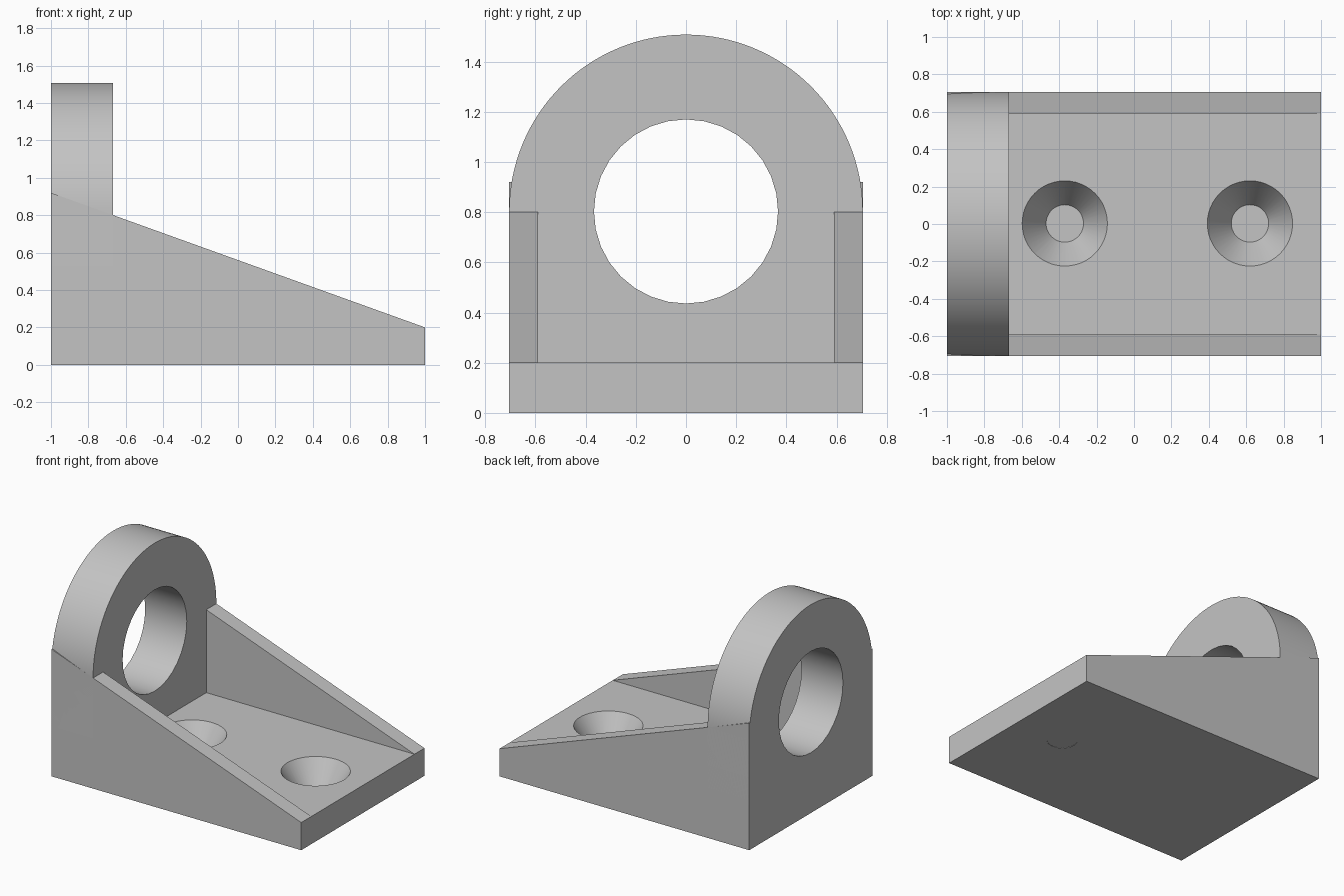
import bpy
import bmesh
from math import pi, sin, cos, radians
from mathutils import Matrix, Vector

cube = bpy.data.objects.get("Cube")
if cube:
    bpy.data.objects.remove(cube, do_unlink=True)

GREY = (0.55, 0.55, 0.55, 1.0)
grey = bpy.data.materials.new("plain_grey")
grey.use_nodes = True
grey.diffuse_color = GREY
grey.node_tree.nodes["Principled BSDF"].inputs["Base Color"].default_value = GREY


def finish(name, bm):
    """Turn a bmesh into a named grey object."""
    bmesh.ops.recalc_face_normals(bm, faces=bm.faces)
    mesh = bpy.data.meshes.new(name)
    bm.to_mesh(mesh)
    bm.free()
    mesh.materials.append(grey)
    obj = bpy.data.objects.new(name, mesh)
    bpy.context.collection.objects.link(obj)
    return obj


def prism(name, points, direction):
    """Extrude a closed profile of 3D points along a direction."""
    bm = bmesh.new()
    face = bm.faces.new([bm.verts.new(p) for p in points])
    result = bmesh.ops.extrude_face_region(bm, geom=[face], use_keep_orig=True)
    moved = [g for g in result["geom"] if isinstance(g, bmesh.types.BMVert)]
    bmesh.ops.translate(bm, verts=moved, vec=Vector(direction))
    return finish(name, bm)


def cone(name, r_low, r_high, depth, matrix, segments):
    bm = bmesh.new()
    bmesh.ops.create_cone(bm, cap_ends=True, segments=segments, radius1=r_low,
                          radius2=r_high, depth=depth, matrix=matrix)
    return finish(name, bm)


def cut(target, cutter):
    """Subtract the cutter and discard it."""
    mod = target.modifiers.new("cut", "BOOLEAN")
    mod.operation = "DIFFERENCE"
    mod.solver = "EXACT"
    mod.object = cutter
    bpy.context.view_layer.objects.active = target
    bpy.ops.object.modifier_apply(modifier=mod.name)
    bpy.data.objects.remove(cutter, do_unlink=True)


def smooth(obj):
    bpy.ops.object.select_all(action="DESELECT")
    obj.select_set(True)
    bpy.context.view_layer.objects.active = obj
    bpy.ops.object.shade_smooth_by_angle(angle=radians(30))


HALF, PLATE_TOP = 0.705, 0.2
LUG_FRONT, AXIS_Z = -0.667, 0.803

# Base plate
base = prism("base_plate",
             [(-1, -HALF, 0), (1, -HALF, 0), (1, HALF, 0), (-1, HALF, 0)],
             (0, 0, PLATE_TOP))

# Countersunk screw seats: wide at the top, narrow closed floor
floor = 0.005
for x in (-0.37, 0.62):
    height = PLATE_TOP - floor
    seat = cone("seat_cutter", 0.1, 0.228, height + 0.0001,
                Matrix.Translation((x, 0.003, floor + height / 2 + 0.0001)), 48)
    cut(base, seat)

# Faint round mark under the outer screw seat
mark = cone("mark_cutter", 0.1, 0.1, 0.004, Matrix.Translation((0.62, 0.003, 0)), 48)
cut(base, mark)
smooth(base)

# Upright lug with a rounded top
arc = [(-1, HALF * cos(pi * i / 64), AXIS_Z + HALF * sin(pi * i / 64)) for i in range(65)]
lug = prism("bearing_lug", [(-1, -HALF, PLATE_TOP), (-1, HALF, PLATE_TOP)] + arc,
            (LUG_FRONT + 1, 0, 0))
bore = cone("bore_cutter", 0.367, 0.367, 1,
            Matrix.Translation((-0.83, 0, AXIS_Z)) @ Matrix.Rotation(pi / 2, 4, "Y"), 32)
cut(lug, bore)
smooth(lug)

# Sloping side ribs
for name, side in (("right_rib", -1), ("left_rib", 1)):
    outer, inner = side * HALF, side * 0.59
    prism(name, [(-1, outer, PLATE_TOP), (1, outer, PLATE_TOP), (-1, outer, 0.92)],
          (0, inner - outer, 0))
